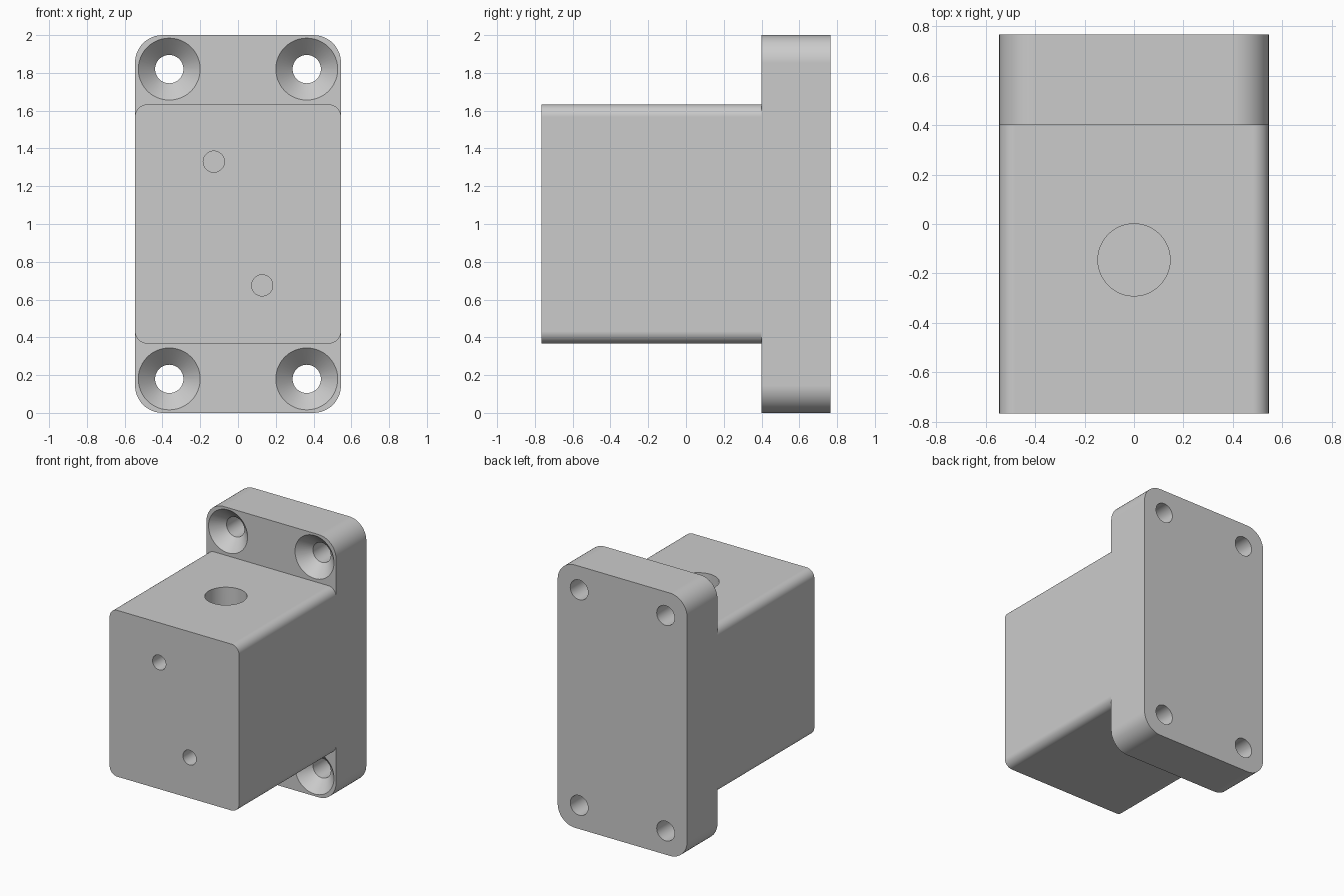
import bpy, bmesh
from math import cos, sin, pi, radians
from mathutils import Matrix, Vector

cube = bpy.data.objects.get("Cube")
if cube:
    bpy.data.objects.remove(cube, do_unlink=True)

grey = bpy.data.materials.new("light_grey")
grey.use_nodes = True
colour = (0.6, 0.6, 0.6, 1)
grey.diffuse_color = colour
grey.node_tree.nodes["Principled BSDF"].inputs["Base Color"].default_value = colour

HALF_W = 0.545
MID_Z = 1.0
FRONT, STEP, BACK = -0.765, 0.4, 0.765
BODY_HALF_H = 0.633


def loft(name, rings):
    """Closed solid skinned through matching rings of points."""
    bm = bmesh.new()
    loops = [[bm.verts.new(p) for p in ring] for ring in rings]
    n = len(loops[0])
    for a, b in zip(loops, loops[1:]):
        for i in range(n):
            j = (i + 1) % n
            bm.faces.new((a[i], a[j], b[j], b[i]))
    bm.faces.new(loops[0][::-1])
    bm.faces.new(loops[-1])
    bmesh.ops.recalc_face_normals(bm, faces=bm.faces)
    mesh = bpy.data.meshes.new(name)
    bm.to_mesh(mesh)
    bm.free()
    mesh.materials.append(grey)
    obj = bpy.data.objects.new(name, mesh)
    bpy.context.collection.objects.link(obj)
    return obj


def rounded_block(name, half_h, radius, y0, y1, steps=12):
    """Rounded rectangle in x and z, extruded along y."""
    outline = []
    for quarter, (sx, sz) in enumerate(((1, 1), (-1, 1), (-1, -1), (1, -1))):
        for i in range(steps + 1):
            a = (quarter + i / steps) * pi / 2
            outline.append((sx * (HALF_W - radius) + radius * cos(a),
                            MID_Z + sz * (half_h - radius) + radius * sin(a)))
    return loft(name, [[(x, y, z) for x, z in outline] for y in (y0, y1)])


def drill(name, start, direction, profile, sides=48):
    """Round cutter; profile lists (depth, radius) along the direction."""
    turn = Vector(direction).to_track_quat('Z', 'Y').to_matrix().to_4x4()
    place = Matrix.Translation(start) @ turn
    rings = [[place @ Vector((r * cos(2 * pi * i / sides),
                              r * sin(2 * pi * i / sides), d))
              for i in range(sides)] for d, r in profile]
    return loft(name, rings)


def combine(target, other, operation):
    mod = target.modifiers.new(other.name, 'BOOLEAN')
    mod.operation = operation
    mod.solver = 'EXACT'
    mod.object = other
    bpy.context.view_layer.objects.active = target
    bpy.ops.object.modifier_apply(modifier=mod.name)
    bpy.data.objects.remove(other, do_unlink=True)


# Flange plate and block body joined into one solid
block = rounded_block("mounting_block", 1.0, 0.145, STEP, BACK)
body = rounded_block("body", BODY_HALF_H, 0.065, FRONT, STEP + 0.1)
combine(block, body, 'UNION')

# Countersunk screw holes through the flange
for x in (-0.364, 0.364):
    for z in (MID_Z - 0.82, MID_Z + 0.82):
        screw = drill("screw_hole", (x, STEP, z), (0, 1, 0),
                      [(-0.01, 0.174), (0.089, 0.075), (0.5, 0.075)])
        combine(block, screw, 'DIFFERENCE')

# Small blind holes in the front face
for x, z in ((-0.128, 1.33), (0.128, 0.675)):
    pin = drill("pin_hole", (x, FRONT, z), (0, 1, 0),
                [(-0.05, 0.056), (0.3, 0.056)])
    combine(block, pin, 'DIFFERENCE')

# Large blind bore in the top of the body
bore = drill("bore", (0, -0.145, MID_Z + BODY_HALF_H), (0, 0, -1),
             [(-0.05, 0.146), (0.4, 0.146)])
combine(block, bore, 'DIFFERENCE')

# Smooth fillets and bores, flat faces kept flat
bpy.ops.object.select_all(action='DESELECT')
block.select_set(True)
bpy.context.view_layer.objects.active = block
bpy.ops.object.shade_smooth_by_angle(angle=radians(30))
weighted = block.modifiers.new("flat_faces", 'WEIGHTED_NORMAL')
weighted.keep_sharp = True
weighted.weight = 100
